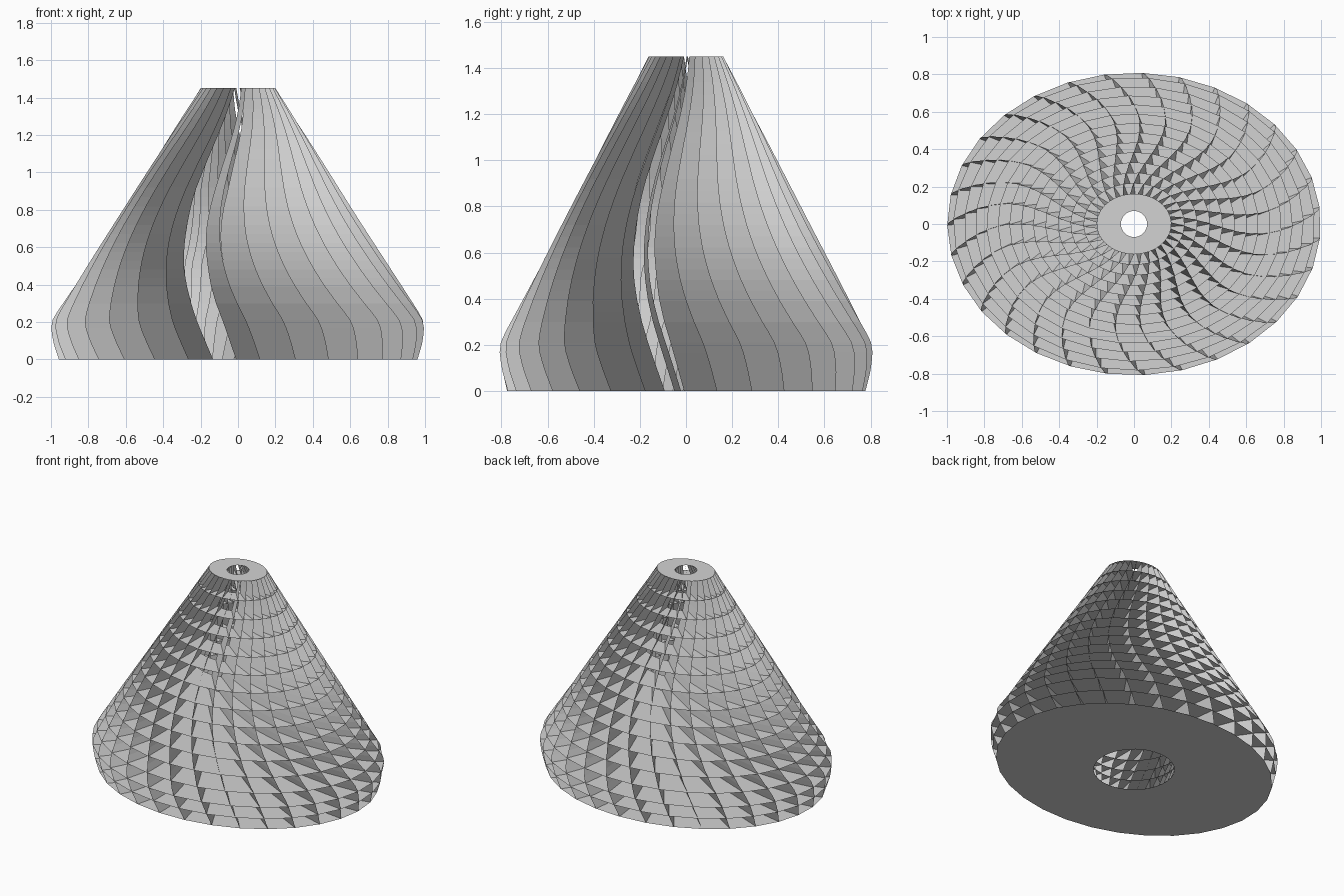
import bpy, bmesh, math
from mathutils import Vector

if "Cube" in bpy.data.objects:
    bpy.data.objects.remove(bpy.data.objects["Cube"])

FINS = 31
LAYERS = 15
HEIGHT = 1.45
DEPTH = 0.81  # y scale of the oval outline
OUTLINE = [(0, .96), (.08, .985), (.16, 1), (.22, .99), (.34, .91), (.44, .845), (1.45, .2)]
INNER = [(0, .26), (.2, .32), (.5, .35), (.9, .28), (1.2, .17), (1.45, .07)]
SWAY = [(0, .075), (.1, .115), (.2, .155), (.3, .192), (.4, .22), (.5, .236), (.6, .24),
        (.7, .232), (.8, .213), (.9, .185), (1.05, .13), (1.15, .09), (1.26, .05), (1.36, .02), (1.45, 0)]


def sample(profile, z):
    for (z0, v0), (z1, v1) in zip(profile, profile[1:]):
        if z <= z1:
            return v0 + (v1 - v0) * (z - z0) / (z1 - z0)
    return profile[-1][1]


def level(step):
    """Layer heights, slightly closer together near the foot."""
    t = step / LAYERS
    return HEIGHT * (.85 * t + .15 * t * t)


def oval(x, y):
    return Vector((x, y * DEPTH, 0))


def fin_ends(angle, z):
    """Inner and outer end of a fin at one height; it runs inward beside the axis."""
    along = oval(math.cos(angle), math.sin(angle))
    sway = sample(SWAY, z)
    base = oval(math.sin(angle), -math.cos(angle)) * sway
    outer = base + along * math.sqrt(sample(OUTLINE, z) ** 2 - sway ** 2)
    a, b = along.dot(along), base.dot(along)
    c = base.dot(base) - sample(INNER, z) ** 2
    inner = base + along * ((-b + math.sqrt(max(b * b - a * c, 0))) / a)
    up = Vector((0, 0, z))
    return inner + up, outer + up


def make(name, strips, material):
    """One sheet object from strips of paired points."""
    bm = bmesh.new()
    for strip in strips:
        pairs = [[bm.verts.new(p) for p in pair] for pair in strip]
        for (a, b), (c, d) in zip(pairs, pairs[1:]):
            bm.faces.new((a, b, d, c))
    bmesh.ops.remove_doubles(bm, verts=bm.verts, dist=1e-5)
    mesh = bpy.data.meshes.new(name)
    bm.to_mesh(mesh)
    bm.free()
    mesh.materials.append(material)
    bpy.context.collection.objects.link(bpy.data.objects.new(name, mesh))


grey = bpy.data.materials.new("light_grey")
grey.use_nodes = True
grey.diffuse_color = (.65, .65, .65, 1)
grey.node_tree.nodes["Principled BSDF"].inputs["Base Color"].default_value = (.65, .65, .65, 1)

# One fin stands at the middle of the front
angles = [math.tau * i / FINS - math.pi / 2 for i in range(FINS)]

# Swaying upright fins around the axis
heights = [level(i / 2) for i in range(2 * LAYERS + 1)]
make("upright_fins", [[fin_ends(t, z) for z in heights] for t in angles], grey)

# Flat oval rings with a round hole, one per level; the hole meets the fins' inner ends
rings = [[fin_ends(t, level(i)) for t in angles + angles[:1]] for i in range(LAYERS + 1)]
make("flat_rings", rings, grey)
